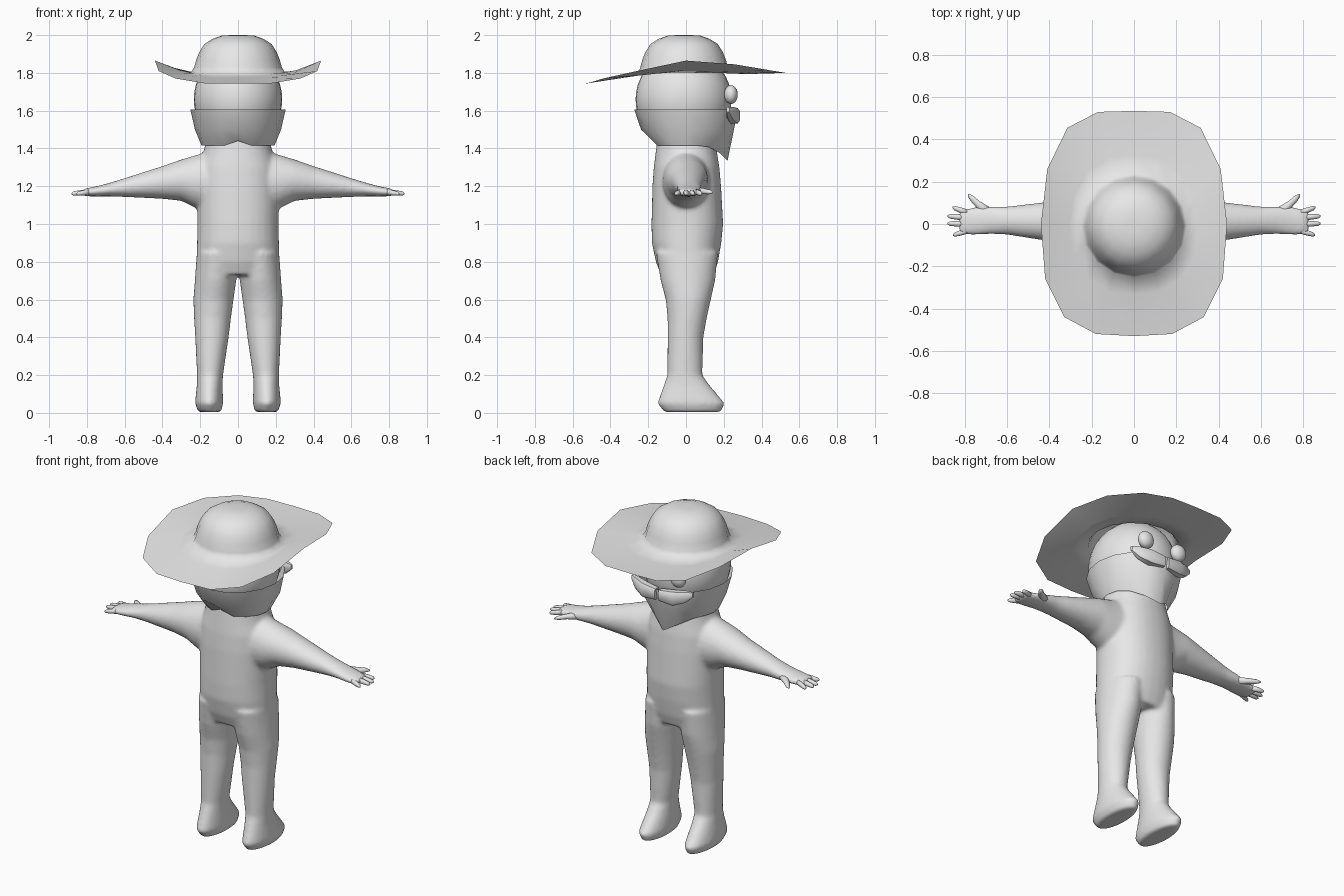
import bpy, bmesh, math
from mathutils import Matrix, Vector

cube = bpy.data.objects.get("Cube")
if cube:
    bpy.data.objects.remove(cube, do_unlink=True)

# Single plain grey material
grey = bpy.data.materials.new("plain_grey")
grey.use_nodes = True
grey.diffuse_color = (0.8, 0.8, 0.8, 1)
grey.node_tree.nodes["Principled BSDF"].inputs["Base Color"].default_value = (0.8, 0.8, 0.8, 1)


def finish(name, bm, angle=None):
    """Turn a bmesh into a smooth-shaded object."""
    bmesh.ops.recalc_face_normals(bm, faces=bm.faces[:])
    for f in bm.faces:
        f.smooth = True
    mesh = bpy.data.meshes.new(name)
    bm.to_mesh(mesh)
    bm.free()
    mesh.materials.append(grey)
    obj = bpy.data.objects.new(name, mesh)
    bpy.context.collection.objects.link(obj)
    if angle:
        bpy.ops.object.select_all(action='DESELECT')
        obj.select_set(True)
        bpy.context.view_layer.objects.active = obj
        bpy.ops.object.shade_smooth_by_angle(angle=math.radians(angle))
    return obj


def skin(bm, rings, cap_start=True, cap_end=True):
    """Bridge rings of points with quads."""
    loops = [[bm.verts.new(p) for p in ring] for ring in rings]
    n = len(loops[0])
    for a, b in zip(loops, loops[1:]):
        for i in range(n):
            j = (i + 1) % n
            bm.faces.new((a[i], a[j], b[j], b[i]))
    if cap_start:
        bm.faces.new(loops[0])
    if cap_end:
        bm.faces.new(loops[-1])


def loft(bm, axis, sections, side=1, n=20, power=2):
    """Sections are (position, centre 1, centre 2, radius 1, radius 2)."""
    rings = []
    for t, c1, c2, r1, r2 in sections:
        ring = []
        for i in range(n):
            a = 2 * math.pi * (i + 0.5) / n
            u, v = [math.copysign(abs(w) ** (2 / power), w) for w in (math.cos(a), math.sin(a))]
            p, q = c1 + r1 * u, c2 + r2 * v
            ring.append((side * p, q, t) if axis == 'z' else (side * t, p, q))
        rings.append(ring)
    skin(bm, rings)


# Body: torso, legs with feet, and arms fused into one smooth skin
torso = [(0.73, 0, .008, .205, .14), (0.8, 0, .005, .22, .165), (0.9, 0, .003, .217, .184),
         (1.0, 0, .007, .215, .19), (1.2, 0, .004, .217, .182), (1.3, 0, .003, .21, .174),
         (1.37, 0, .002, .185, .164), (1.46, 0, 0, .165, .15)]
leg = [(0.004, .15, .035, .06, .15), (0.05, .153, .027, .075, .18), (0.15, .15, .003, .068, .12),
       (0.2, .148, -.006, .069, .093), (0.4, .138, -.003, .089, .095), (0.5, .135, .006, .098, .104),
       (0.6, .13, .012, .107, .12), (0.7, .119, .01, .11, .145), (0.85, .11, .005, .108, .165)]
arm = [(0, 0, 1.23, .13, .15), (.17, 0, 1.225, .125, .156), (.23, 0, 1.225, .12, .138),
       (.3, .005, 1.232, .112, .11), (.4, .012, 1.22, .094, .087), (.6, .016, 1.193, .067, .05),
       (.68, .018, 1.182, .066, .036), (.74, .014, 1.174, .068, .028), (.8, .01, 1.168, .064, .022),
       (.825, .01, 1.167, .056, .016)]
bm = bmesh.new()
loft(bm, 'z', torso, n=32, power=2.2)
for side in (-1, 1):
    loft(bm, 'z', leg, side, n=24)
    loft(bm, 'x', arm, side, n=24)
body = finish("body", bm)
remesh = body.modifiers.new("fuse", 'REMESH')
remesh.mode = 'VOXEL'
remesh.voxel_size = 0.011
remesh.use_smooth_shade = True
soften = body.modifiers.new("soften", 'SMOOTH')
soften.factor = 0.5
soften.iterations = 8

# Fingers and thumbs: (root x, root y, tip x, tip y)
fingers = [(.79, .055, .858, .078), (.79, .03, .882, .037), (.79, 0, .882, .002), (.78, -.03, .855, -.052)]
bm = bmesh.new()
for side in (-1, 1):
    for x0, y0, x1, y1 in fingers:
        loft(bm, 'x', [(x0 + (x1 - x0) * t, y0 + (y1 - y0) * t, 1.17 - .01 * t, r, r)
                       for t, r in ((0, .015), (.5, .014), (.88, .011), (1, .004))], side, n=10)
    loft(bm, 'x', [(.68, .05, 1.178, .03, .02), (.73, .085, 1.175, .024, .016),
                   (.765, .118, 1.17, .02, .013), (.785, .135, 1.167, .008, .005)], side, n=10)
finish("fingers", bm)


def ellipsoid(name, centre, radii, segments, rings):
    bm = bmesh.new()
    matrix = Matrix.Translation(centre) @ Matrix.Diagonal((*radii, 1))
    bmesh.ops.create_uvsphere(bm, u_segments=segments, v_segments=rings, radius=1, matrix=matrix)
    return finish(name, bm)


# Head and eyes
ellipsoid("head", (0, -.013, 1.66), (.234, .254, .255), 32, 20)
for side, label in ((1, "left"), (-1, "right")):
    ellipsoid("eye_" + label, (side * .115, .238, 1.685), (.048, .036, .05), 20, 12)

# Neckerchief: a flared band round the jaw with a point under the chin
SIDES = 16


def round_ring(rx, ry, z, cy=0.0):
    return [Vector((rx * math.sin(a), cy - ry * math.cos(a), z))
            for a in (2 * math.pi * k / SIDES for k in range(SIDES))]


hem = round_ring(.193, .165, 1.415)
hem[0].z += .025
point = SIDES // 2
for offset, weight in ((0, 1), (1, .5), (-1, .5), (2, .1), (-2, .1)):
    hem[point + offset] += Vector((0, .055, -.08)) * weight
bm = bmesh.new()
skin(bm, [round_ring(.252, .274, 1.605), round_ring(.228, .246, 1.5, .008), hem], False, False)
finish("neckerchief", bm, 50)

# Moustache: two tapered lobes with raised tips
bm = bmesh.new()
for side in (-1, 1):
    loft(bm, 'x', [(.012, .262, 1.572, .024, .034), (.1, .255, 1.573, .032, .043),
                   (.165, .235, 1.588, .022, .034), (.205, .222, 1.606, .008, .014)], side, n=8, power=3.5)
finish("moustache", bm, 40)

# Hat: round crown flowing into a wide brim with upturned sides
half = [Vector(p) for p in ((0, -.53, 1.745), (.18, -.52, 1.745), (.33, -.44, 1.77), (.42, -.26, 1.81),
                            (.44, 0, 1.865), (.41, .26, 1.845), (.315, .455, 1.812), (.17, .53, 1.8),
                            (0, .535, 1.8))]
edge = half + [Vector((-p.x, p.y, p.z)) for p in half[-2:0:-1]]
base = round_ring(.25, .245, 1.8, -.005)
fold = [b.lerp(e, .3) - Vector((0, 0, .006)) for b, e in zip(base, edge)]
crown = [round_ring(r, r, z, -.01) for r, z in ((.03, 2.0), (.085, 1.998), (.135, 1.98), (.178, 1.953),
                                               (.205, 1.91), (.221, 1.87), (.232, 1.83))]
bm = bmesh.new()
skin(bm, crown + [base, fold, edge], True, False)
finish("hat", bm)
